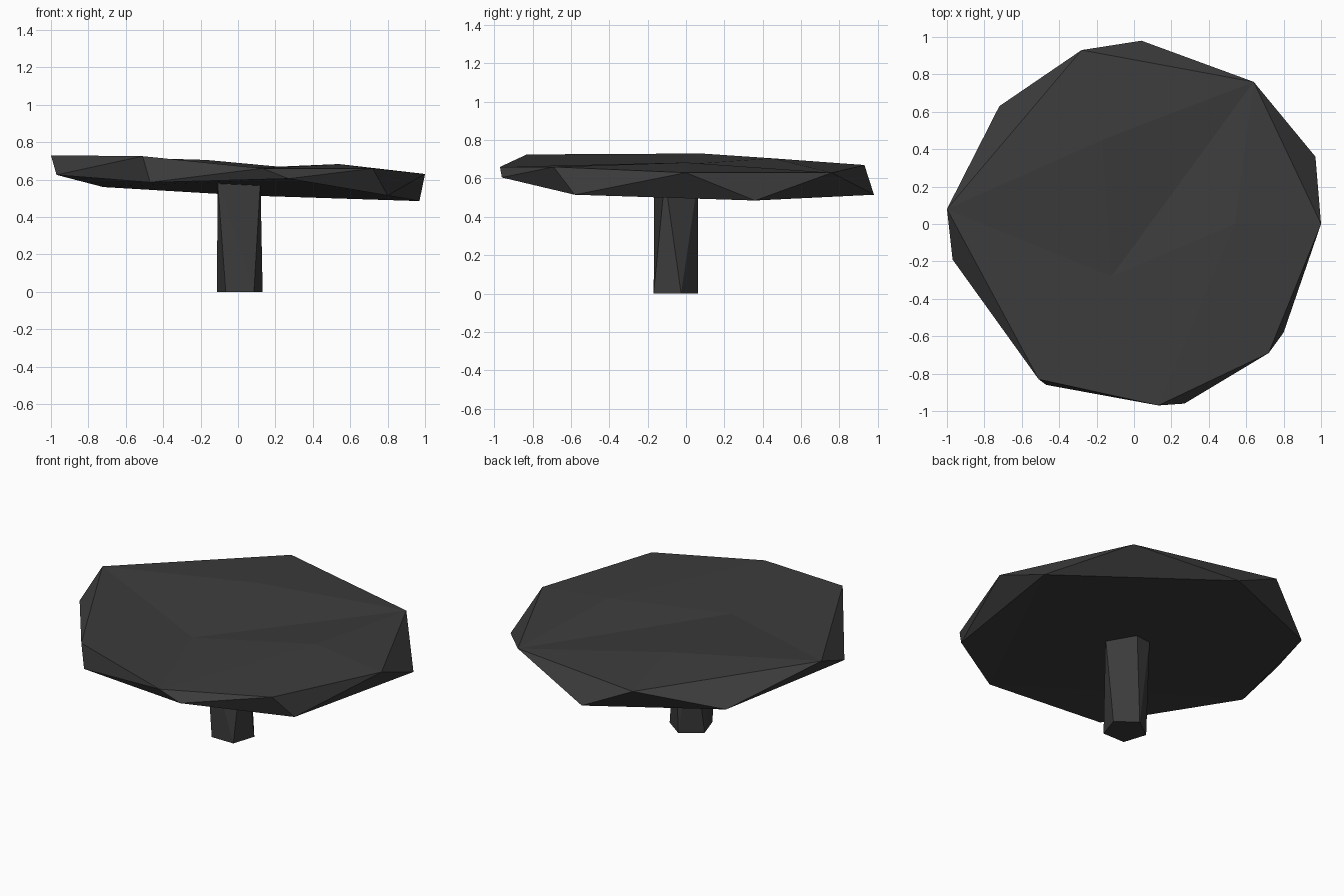
import bpy, bmesh, math

cube = bpy.data.objects.get("Cube")
if cube:
    bpy.data.objects.remove(cube)

grey = bpy.data.materials.new("charcoal_grey")
grey.use_nodes = True
colour = (0.045, 0.045, 0.045, 1)
grey.diffuse_color = colour
bsdf = grey.node_tree.nodes["Principled BSDF"]
bsdf.inputs["Base Color"].default_value = colour
bsdf.inputs["Roughness"].default_value = 0.9


def finish(bm, name):
    bmesh.ops.recalc_face_normals(bm, faces=bm.faces[:])
    mesh = bpy.data.meshes.new(name)
    bm.to_mesh(mesh)
    bm.free()
    mesh.materials.append(grey)
    obj = bpy.data.objects.new(name, mesh)
    bpy.context.collection.objects.link(obj)


def fan(bm, centre, ring):
    for a, b in zip(ring, ring[1:]):
        bm.faces.new((centre, a, b))


# Cap: upper and lower seven-sided rims, two bumps and a dip on the crown
upper_rim = [(-1, .08, .73), (-.51, -.83, .725), (.13, -.97, .66), (.72, -.69, .66),
             (1, 0, .63), (.64, .76, .63), (-.28, .93, .67)]
lower_rim = [(-.97, -.19, .625), (-.47, -.86, .585), (.27, -.96, .605), (.8, -.58, .515),
             (.97, .36, .485), (.04, .98, .515), (-.72, .63, .56)]
crown = [(.54, 0, .683), (-.17, .45, .705), (-.12, -.28, .655)]

bm = bmesh.new()
top = [bm.verts.new(p) for p in upper_rim]
low = [bm.verts.new(p) for p in lower_rim]
right_bump, back_bump, dip = [bm.verts.new(p) for p in crown]

# Zigzag band around the edge
for i in range(len(top)):
    j = (i + 1) % len(top)
    bm.faces.new((top[i], low[i], top[j]))
    bm.faces.new((top[j], low[i], low[j]))

# Crown facets, fanned about each inner point
fan(bm, right_bump, [dip] + top[2:6] + [dip])
fan(bm, back_bump, [dip, top[5], top[6], top[0], dip])
fan(bm, dip, top[0:3])

# Underside, vaulted upward from the front corner
fan(bm, low[2], low[3:] + low[:2])
finish(bm, "mushroom_cap")

# Stem: five-sided foot blending into a four-sided top
bm = bmesh.new()
for i in range(5):
    a = math.pi / 2 + i * math.tau / 5
    bm.verts.new((.01 + .128 * math.cos(a), -.065 + .128 * math.sin(a), 0))
for x, y in ((.12, -.11), (.03, .063), (-.08, .045), (-.11, -.165)):
    bm.verts.new((x, y, .6))
bmesh.ops.convex_hull(bm, input=bm.verts[:])
finish(bm, "mushroom_stem")
